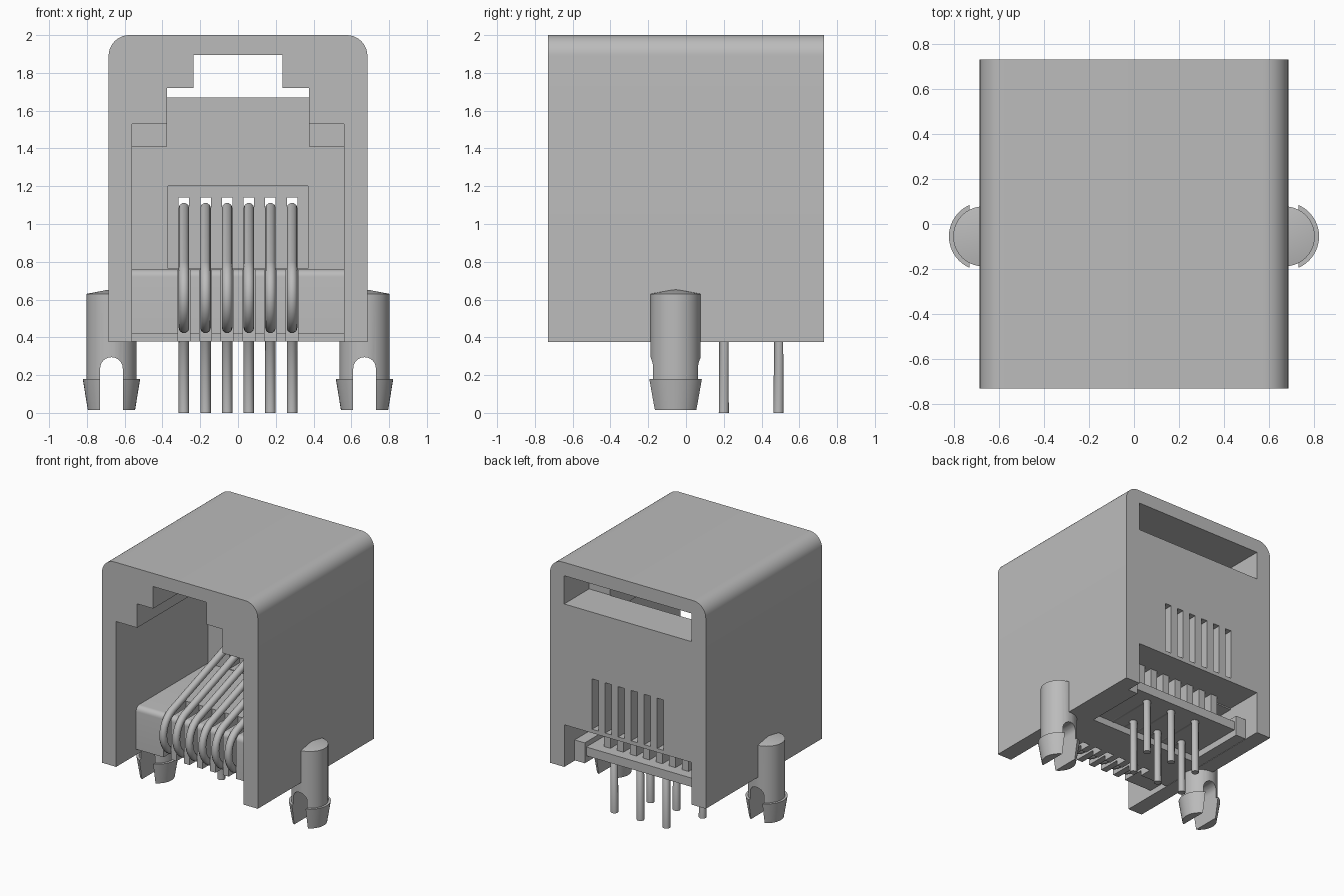
import bpy, bmesh, math
from mathutils import Vector

if "Cube" in bpy.data.objects:
    bpy.data.objects.remove(bpy.data.objects["Cube"])

grey = bpy.data.materials.new("light_grey")
grey.use_nodes = True
grey.diffuse_color = (0.5, 0.5, 0.5, 1)
grey.node_tree.nodes["Principled BSDF"].inputs["Base Color"].default_value = (0.5, 0.5, 0.5, 1)


def add_object(name, bm):
    bmesh.ops.recalc_face_normals(bm, faces=bm.faces)
    mesh = bpy.data.meshes.new(name)
    bm.to_mesh(mesh)
    bm.free()
    mesh.materials.append(grey)
    obj = bpy.data.objects.new(name, mesh)
    bpy.context.collection.objects.link(obj)
    return obj


def prism(name, points, lo, hi, axis="y"):
    """Extrude an (x, z) outline along y, or a (y, z) outline along x."""
    bm = bmesh.new()
    place = (lambda a, b: (a, lo, b)) if axis == "y" else (lambda a, b: (lo, a, b))
    face = bm.faces.new([bm.verts.new(place(a, b)) for a, b in points])
    extruded = bmesh.ops.extrude_face_region(bm, geom=[face])["geom"]
    shift = Vector((0, hi - lo, 0)) if axis == "y" else Vector((hi - lo, 0, 0))
    bmesh.ops.translate(bm, vec=shift, verts=[v for v in extruded if isinstance(v, bmesh.types.BMVert)])
    return add_object(name, bm)


def box(name, x0, x1, y0, y1, z0, z1):
    return prism(name, [(x0, z0), (x1, z0), (x1, z1), (x0, z1)], y0, y1)


def arc(a, b, r, start, end, steps):
    angles = [math.radians(start + (end - start) * i / steps) for i in range(steps + 1)]
    return [(a + r * math.cos(t), b + r * math.sin(t)) for t in angles]


def cut(obj, cutters):
    for cutter in cutters:
        cutter.hide_render = True
        mod = obj.modifiers.new("cut", "BOOLEAN")
        mod.operation, mod.solver, mod.object = "DIFFERENCE", "EXACT", cutter
    bpy.context.view_layer.update()
    mesh = bpy.data.meshes.new_from_object(obj.evaluated_get(bpy.context.evaluated_depsgraph_get()))
    obj.modifiers.clear()
    obj.data = mesh
    for cutter in cutters:
        bpy.data.objects.remove(cutter)


def smooth(obj):
    bpy.ops.object.select_all(action="DESELECT")
    obj.select_set(True)
    bpy.context.view_layer.objects.active = obj
    bpy.ops.object.shade_smooth_by_angle(angle=math.radians(30))


contact_x = [(i - 2.5) * 0.1145 for i in range(6)]

# Housing shell with rounded top edges
outline = [(-0.685, 0.375), (0.685, 0.375)]
outline += arc(0.575, 1.89, 0.11, 0, 90, 10) + arc(-0.575, 1.89, 0.11, 90, 180, 10)
housing = prism("housing", outline, -0.73, 0.73)

# Stepped plug opening, rear window, lower notch, contact recess and slots
half = [(0.56, 0.2), (0.56, 1.53), (0.375, 1.53), (0.375, 1.72), (0.235, 1.72), (0.235, 1.895)]
opening = half + [(-x, z) for x, z in reversed(half)]
cutters = [
    prism("opening_cutter", opening, -1, 0.42),
    box("window_cutter", -0.56, 0.56, 0.417, 1, 1.67, 1.894),
    box("notch_cutter", -0.559, 0.559, 0.3, 1, 0.25, 0.71),
    box("recess_cutter", -0.37, 0.37, 0.3, 0.55, 0.765, 1.2),
]
cutters += [box("slot_cutter", x - 0.028, x + 0.028, 0.35, 1, 0.74, 1.14) for x in contact_x]
cut(housing, cutters)
smooth(housing)

# Contact tray with a rounded front lip and grooves for the wires
tray_side = [(-0.48, 0.42)] + arc(-0.44, 0.72, 0.04, 180, 90, 6)
tray_side += [(0.43, 0.76), (0.43, 0.7), (0.1, 0.7), (0.1, 0.378), (-0.3, 0.378), (-0.3, 0.42)]
tray = prism("contact_tray", tray_side, -0.562, 0.562, "x")
cut(tray, [box("groove_cutter", x - 0.032, x + 0.032, -0.6, -0.2, 0.3, 0.9) for x in contact_x])
smooth(tray)

# Rear floor and the comb that separates the contacts
box("rear_floor", -0.562, 0.562, 0.09, 0.58, 0.43, 0.5)
for i in range(7):
    x = (i - 3) * 0.1145
    box("comb_tooth", x - 0.029, x + 0.029, 0.42, 0.5, 0.49, 0.72)

# Plug stops and floor rails on both sides
for side in (-1, 1):
    a, b = sorted((side * 0.375, side * 0.57))
    box("plug_stop", a, b, 0.2, 0.425, 1.41, 1.535)
    a, b = sorted((side * 0.47, side * 0.565))
    box("floor_rail", a, b, 0.09, 0.6, 0.378, 0.54)

# Contact wires: pin, run under the tray, front loop and sloping spring end
for i, x in enumerate(contact_x):
    pin_y = 0.2 if i % 2 == 0 else 0.49
    path = [(pin_y, 0), (pin_y, 0.43), (pin_y - 0.03, 0.455)]
    path += arc(-0.36, 0.62, 0.17, 270, 112, 14) + [(0.46, 1.085)]
    curve = bpy.data.curves.new("contact_wire", "CURVE")
    curve.dimensions = "3D"
    curve.bevel_depth, curve.bevel_resolution, curve.use_fill_caps = 0.028, 3, True
    spline = curve.splines.new("POLY")
    spline.points.add(len(path) - 1)
    for point, (y, z) in zip(spline.points, path):
        point.co = (x, y, z, 1)
    spline.use_smooth = True
    curve.materials.append(grey)
    wire = bpy.data.objects.new("contact_wire", curve)
    bpy.context.collection.objects.link(wire)

# Snap-in mounting pegs: lathed body with a barbed, split foot
profile = [(0.125, 0.015), (0.152, 0.18), (0.133, 0.18), (0.133, 0.63)]
for side, label in ((-1, "right"), (1, "left")):
    cx, cy, steps = side * 0.67, -0.055, 40
    bm = bmesh.new()
    rings = []
    for r, z in profile:
        ring = [bm.verts.new((cx + a, cy + b, z)) for a, b in arc(0, 0, r, 0, 360, steps)[:-1]]
        rings.append(ring)
    for low, high in zip(rings, rings[1:]):
        for k in range(steps):
            n = (k + 1) % steps
            bm.faces.new((low[k], low[n], high[n], high[k]))
    bm.faces.new(rings[0])
    tip = bm.verts.new((cx, cy, 0.655))
    for k in range(steps):
        bm.faces.new((rings[-1][k], rings[-1][(k + 1) % steps], tip))
    peg = add_object(label + "_peg", bm)
    split = [(cx - 0.06, -0.1), (cx + 0.06, -0.1)] + arc(cx, 0.235, 0.06, 0, 180, 12)
    cut(peg, [prism("split_cutter", split, -0.4, 0.3)])
    smooth(peg)
